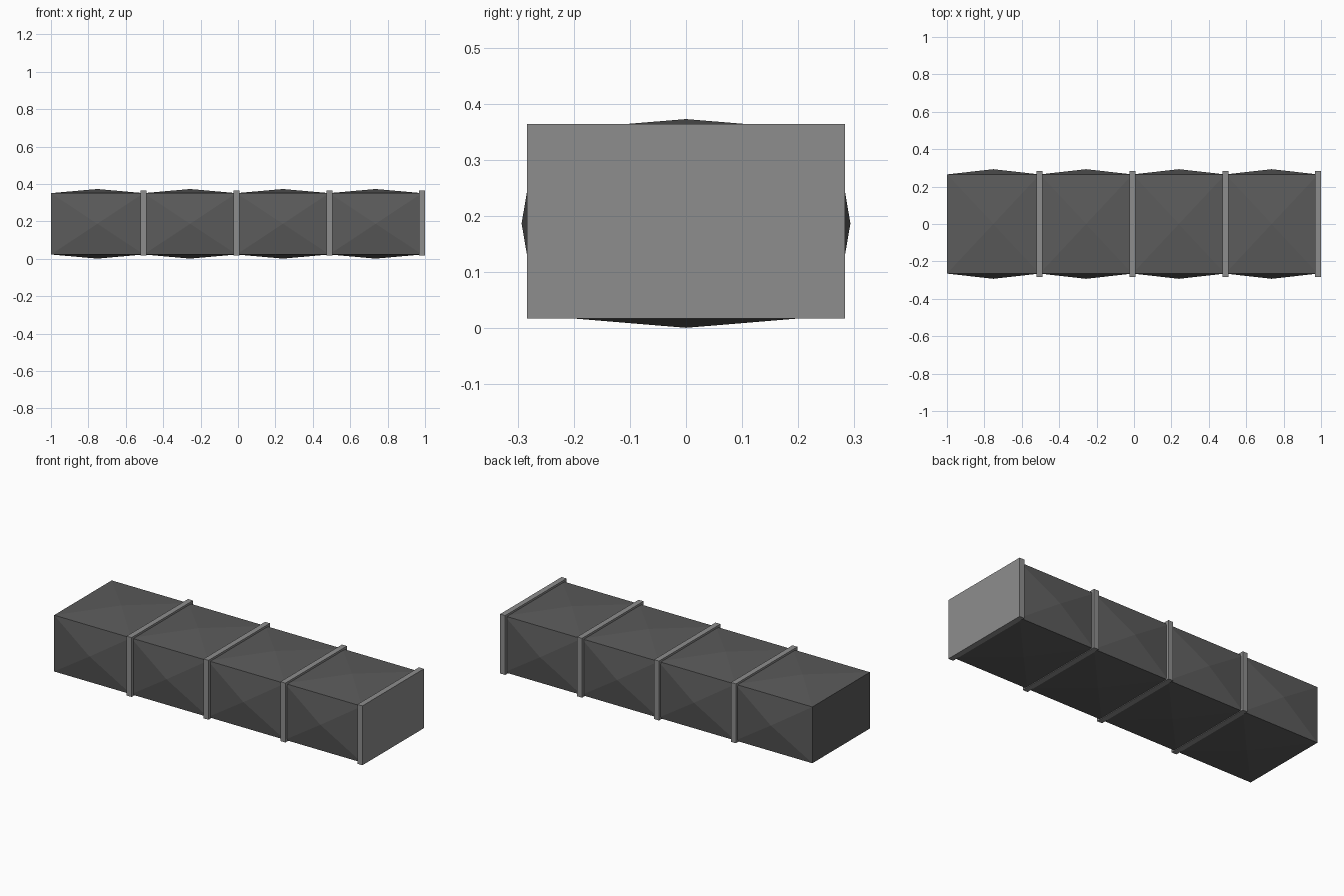
import bpy, bmesh
from mathutils import Vector

if "Cube" in bpy.data.objects:
    bpy.data.objects.remove(bpy.data.objects["Cube"])

PITCH = 0.496      # length of one duct section
FLANGE = 0.032     # flange thickness


def material(name, v):
    m = bpy.data.materials.new(name)
    m.diffuse_color = (v, v, v, 1)
    m.use_nodes = True
    m.node_tree.nodes["Principled BSDF"].inputs["Base Color"].default_value = m.diffuse_color
    return m


body_mat = material("dark grey sheet metal", 0.105)
flange_mat = material("light grey flange", 0.27)


def box(name, lo, hi, mat, bulge=None):
    """Box between two corners; bulge pokes the y and z sides into shallow pyramids."""
    lo, hi = Vector(lo), Vector(hi)
    bm = bmesh.new()
    bmesh.ops.create_cube(bm, size=1)
    for v in bm.verts:
        v.co = Vector((lo[i] + hi[i]) / 2 + v.co[i] * (hi[i] - lo[i]) for i in range(3))
    bm.normal_update()
    if bulge:
        for f in [f for f in bm.faces if abs(f.normal.x) < 0.5]:
            n = f.normal.copy()
            apex = bmesh.ops.poke(bm, faces=[f])["verts"][0]
            apex.co += n * bulge[0 if abs(n.y) > 0.5 else 1]
    mesh = bpy.data.meshes.new(name)
    bm.to_mesh(mesh)
    bm.free()
    mesh.materials.append(mat)
    ob = bpy.data.objects.new(name, mesh)
    bpy.context.collection.objects.link(ob)


# Four cross-broken duct sections, each with a flange at its right end
for i in range(4):
    x0 = -1 + i * PITCH
    x1 = x0 + PITCH
    box(f"duct_section_{i + 1}", (x0, -0.265, 0.023), (x1, 0.265, 0.351),
        body_mat, bulge=(0.028, 0.022))
    box(f"flange_{i + 1}", (x1 - FLANGE / 2, -0.283, 0.018),
        (x1 + FLANGE / 2, 0.283, 0.364), flange_mat)
